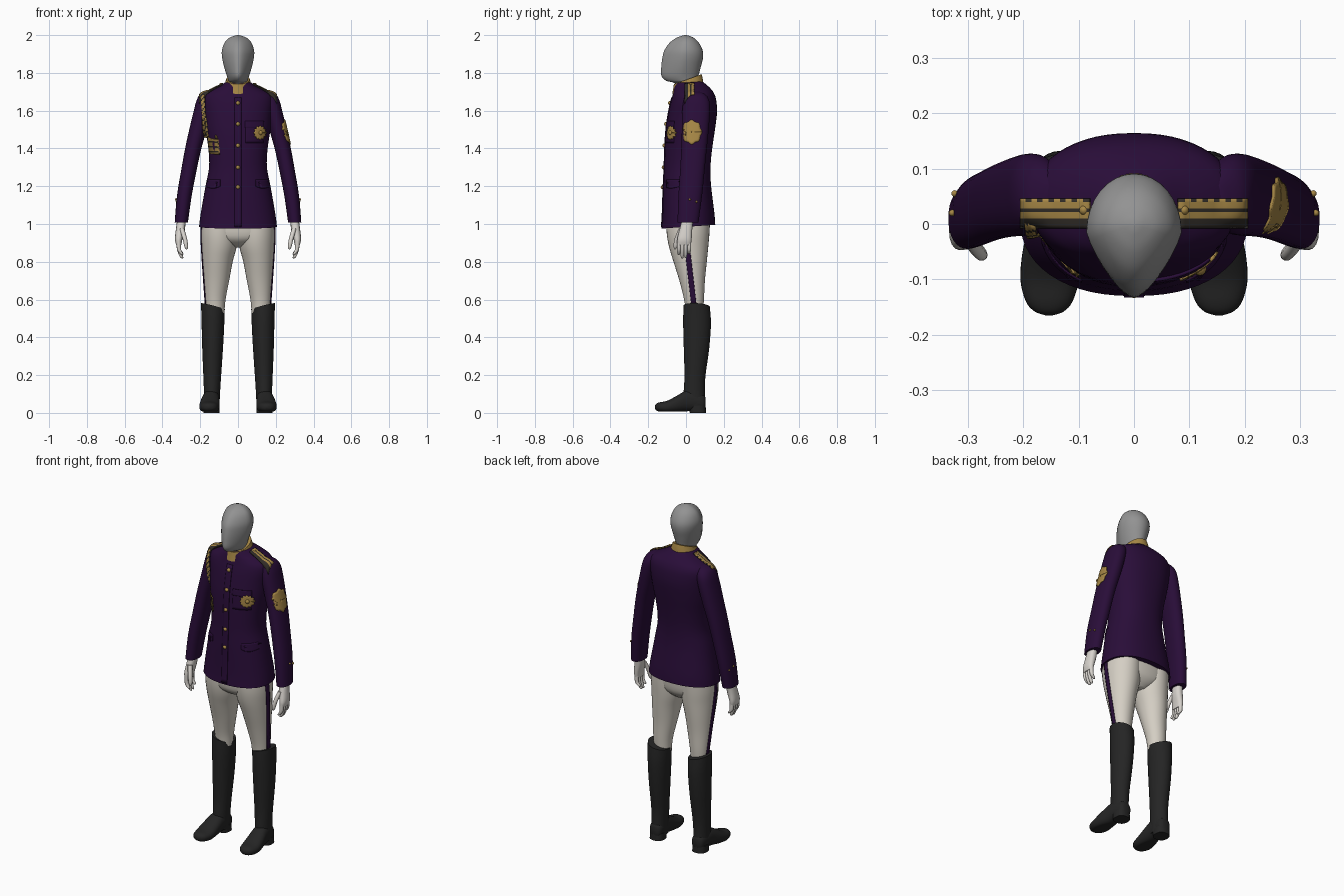
import bpy, bmesh, math
from mathutils import Vector
from mathutils.bvhtree import BVHTree

if "Cube" in bpy.data.objects:
    bpy.data.objects.remove(bpy.data.objects["Cube"])


def mat(name, rgb):
    m = bpy.data.materials.new(name)
    m.diffuse_color = (*rgb, 1)
    m.use_nodes = True
    m.node_tree.nodes["Principled BSDF"].inputs["Base Color"].default_value = m.diffuse_color
    return m


PURPLE = mat("purple cloth", (0.022, 0.004, 0.04))
GOLD = mat("gold braid", (0.38, 0.24, 0.06))
DARK = mat("dark braid", (0.03, 0.025, 0.02))
WHITE = mat("off white cloth", (0.66, 0.62, 0.55))
GLOVE = mat("white glove", (0.68, 0.65, 0.61))
BOOT = mat("black leather", (0.018, 0.018, 0.018))
GREY = mat("grey head", (0.29, 0.29, 0.29))


def finish(name, verts, faces, mats, angle=50):
    me = bpy.data.meshes.new(name)
    me.from_pydata([tuple(v) for v in verts], [], faces)
    bm = bmesh.new()
    bm.from_mesh(me)
    bmesh.ops.recalc_face_normals(bm, faces=bm.faces)
    bm.to_mesh(me)
    bm.free()
    for m in mats:
        me.materials.append(m)
    me.polygons.foreach_set("use_smooth", [True] * len(me.polygons))
    me.set_sharp_from_angle(angle=math.radians(angle))
    ob = bpy.data.objects.new(name, me)
    bpy.context.collection.objects.link(ob)
    return ob


def smooth_path(rows, sub):
    """Catmull-Rom interpolation of section rows."""
    out = []
    for i in range(len(rows) - 1):
        a, b, c, d = (rows[max(0, min(len(rows) - 1, i + k))] for k in (-1, 0, 1, 2))
        for j in range(sub):
            t = j / sub
            out.append([0.5 * (2 * q + (r - p) * t + (2 * p - 5 * q + 4 * r - s) * t * t
                               + (3 * q - p - 3 * r + s) * t ** 3)
                        for p, q, r, s in zip(a, b, c, d)])
    out.append(list(rows[-1]))
    return out


def loft(name, rows, m, side=1, n=32, sub=4, p=2.0, tilt=(0, 0), taper=0, along_y=False, floor=None):
    """Rows are (z, centre x, front y, back y, half width), or with along_y (y, centre x, low z, high z, half width)."""
    rows = smooth_path(rows, sub)
    verts, faces = [], []
    for h, cx, lo, hi, r in rows:
        r = max(r, 0.002)
        for i in range(n):
            a = 2 * math.pi * i / n
            c, s = math.cos(a), math.sin(a)
            c = math.copysign(abs(c) ** (2 / p), c)
            s = math.copysign(abs(s) ** (2 / p), s)
            dx = r * c * (1 - taper * max(0, -s))
            v = (lo + hi) / 2 + (hi - lo) / 2 * s
            if along_y:
                verts.append((side * (cx + dx), h, max(v, floor or 0)))
            else:
                verts.append((side * (cx + dx), v, h + tilt[0] * dx + tilt[1] * v))
    for k in range(len(rows) - 1):
        for i in range(n):
            j = (i + 1) % n
            faces.append((k * n + i, k * n + j, (k + 1) * n + j, (k + 1) * n + i))
    faces += [tuple(range(n)), tuple(range(len(verts) - n, len(verts)))]
    return finish(name, verts, faces, [m])


def surface(*obs):
    verts, polys = [], []
    for o in obs:
        k = len(verts)
        verts += [v.co.copy() for v in o.data.vertices]
        polys += [[k + i for i in f.vertices] for f in o.data.polygons]
    return BVHTree.FromPolygons(verts, polys)


def project(tree, start, d, off):
    d = Vector(d)
    hit = tree.ray_cast(Vector(start), d)[0] or tree.find_nearest(Vector(start) + d * 0.3)[0]
    return hit - d * off


def patch(name, tree, fn, d, mats, nu=12, nv=6, off=0.004, rule=None):
    """Thin plate laid on a surface; fn(u, v) gives the ray start points."""
    verts = [project(tree, fn(i / nu, j / nv), d, off) for i in range(nu + 1) for j in range(nv + 1)]
    w = nv + 1
    faces = [(i * w + j, (i + 1) * w + j, (i + 1) * w + j + 1, i * w + j + 1)
             for i in range(nu) for j in range(nv)]
    ob = finish(name, verts, faces, mats)
    if ob.data.polygons[0].normal.dot(Vector(d)) > 0:
        ob.data.flip_normals()
    if rule:
        for k, f in enumerate(ob.data.polygons):
            f.material_index = rule(k // nv, k % nv)
    s = ob.modifiers.new("thickness", 'SOLIDIFY')
    s.thickness, s.offset = 0.006, -1
    return ob


def front_box(x0, x1, z0, z1):
    return lambda u, v: (x0 + (x1 - x0) * u, -0.5, z0 + (z1 - z0) * v)


def button(name, tree, start, d, r=0.011):
    bpy.ops.mesh.primitive_uv_sphere_add(segments=12, ring_count=8, radius=r,
                                         location=project(tree, start, d, 0.003))
    ob = bpy.context.object
    ob.name = name
    ob.data.materials.append(GOLD)
    bpy.ops.object.shade_smooth()


# Head and neck
loft("head", [(1.70, 0, -0.05, 0.065, 0.05), (1.745, 0, -0.06, 0.06, 0.047),
              (1.758, 0, -0.105, 0.06, 0.05), (1.785, 0, -0.13, 0.066, 0.059),
              (1.83, 0, -0.131, 0.078, 0.073), (1.88, 0, -0.125, 0.09, 0.084),
              (1.92, 0, -0.114, 0.088, 0.085), (1.96, 0, -0.086, 0.068, 0.071),
              (1.985, 0, -0.052, 0.042, 0.047), (1.997, 0, -0.02, 0.015, 0.018),
              (2.0, 0, -0.004, 0.0, 0.002)], GREY, taper=0.35)

# Jacket body
jacket = loft("jacket", [(0.985, 0, -0.13, 0.155, 0.206), (1.05, 0, -0.125, 0.15, 0.198),
                         (1.2, 0, -0.12, 0.132, 0.172), (1.3, 0, -0.115, 0.13, 0.153),
                         (1.4, 0, -0.112, 0.14, 0.157), (1.5, 0, -0.106, 0.155, 0.172),
                         (1.58, 0, -0.095, 0.164, 0.18), (1.645, 0, -0.082, 0.16, 0.187),
                         (1.682, 0, -0.072, 0.148, 0.178), (1.708, 0, -0.066, 0.13, 0.14),
                         (1.73, 0, -0.062, 0.108, 0.095), (1.75, 0, -0.055, 0.085, 0.066)],
              PURPLE, n=56, p=2.25, tilt=(0, 0.07))

# Standing collar
loft("collar", [(1.715, 0, -0.073, 0.092, 0.078), (1.74, 0, -0.068, 0.088, 0.069),
                (1.763, 0, -0.064, 0.083, 0.062)], GOLD, tilt=(0, 0.36), n=40)

# Trouser seat
loft("trouser_seat", [(0.875, 0, -0.02, 0.07, 0.03), (0.9, 0, -0.07, 0.1, 0.1),
                      (0.94, 0, -0.098, 0.12, 0.175), (1.03, 0, -0.105, 0.128, 0.188)], WHITE, p=2.3)

arms = []
for s, tag in ((1, "left"), (-1, "right")):
    # Sleeve
    arm = loft(tag + "_sleeve", [(1.008, 0.300, -0.045, 0.066, 0.035), (1.15, 0.284, -0.04, 0.085, 0.039),
                                 (1.3, 0.257, -0.03, 0.1, 0.041), (1.4, 0.237, -0.025, 0.11, 0.043),
                                 (1.5, 0.212, -0.022, 0.12, 0.046), (1.6, 0.188, -0.02, 0.127, 0.046),
                                 (1.655, 0.175, -0.012, 0.122, 0.044), (1.688, 0.163, 0.0, 0.1, 0.036),
                                 (1.702, 0.152, 0.025, 0.07, 0.012)], PURPLE, side=s, p=2.2)
    arms.append(arm)
    for k in range(2):
        button(tag + "_cuff_button", surface(arm), (s * 0.6, 0.02 + k * 0.035, 1.13 - k * 0.012), (-s, 0, 0), 0.006)
    # Gloved hand with fingers and thumb
    loft(tag + "_hand", [(1.02, 0.300, -0.022, 0.038, 0.022), (0.97, 0.305, -0.035, 0.033, 0.024),
                         (0.92, 0.314, -0.046, 0.03, 0.02), (0.89, 0.314, -0.046, 0.026, 0.014)],
         GLOVE, side=s, n=16, p=2.4)
    for k, tip in enumerate((0.835, 0.818, 0.82, 0.84)):
        y = -0.037 + k * 0.018
        loft(tag + "_finger", [(0.91, 0.314, y - 0.01, y + 0.01, 0.012),
                               (0.865, 0.312, y - 0.01, y + 0.01, 0.011),
                               (tip + 0.008, 0.299, y - 0.009, y + 0.007, 0.009),
                               (tip, 0.295, y - 0.003, y + 0.002, 0.003)], GLOVE, side=s, n=10, sub=3)
    loft(tag + "_thumb", [(0.975, 0.297, -0.04, -0.015, 0.013), (0.92, 0.281, -0.062, -0.036, 0.012),
                          (0.88, 0.274, -0.066, -0.046, 0.01), (0.866, 0.272, -0.06, -0.055, 0.003)],
         GLOVE, side=s, n=10, sub=3)
    # Trouser leg and side stripe
    leg = loft(tag + "_trouser_leg", [(0.53, 0.12, 0.0, 0.09, 0.048), (0.6, 0.12, -0.01, 0.095, 0.054),
                                      (0.7, 0.114, -0.035, 0.1, 0.067), (0.8, 0.108, -0.066, 0.11, 0.08),
                                      (0.88, 0.1, -0.09, 0.118, 0.093), (0.95, 0.098, -0.102, 0.124, 0.098),
                                      (1.03, 0.096, -0.105, 0.128, 0.096)], WHITE, side=s)
    patch(tag + "_trouser_stripe", surface(leg),
          lambda u, v: (s * 0.5, 0.042 - 0.05 * u + 0.028 * (v - 0.5), 0.57 + 0.43 * u),
          (-s, 0, 0), [PURPLE], nv=3)
    # Riding boot: shaft, foot and heel
    loft(tag + "_boot_shaft", [(0.035, 0.14, -0.015, 0.102, 0.041), (0.12, 0.138, -0.012, 0.1, 0.043),
                               (0.2, 0.137, -0.008, 0.103, 0.047), (0.35, 0.135, -0.012, 0.123, 0.055),
                               (0.48, 0.133, -0.015, 0.132, 0.06), (0.568, 0.133, -0.013, 0.126, 0.063)],
         BOOT, side=s, tilt=(0.25, -0.05))
    loft(tag + "_boot_foot", [(0.104, 0.139, 0.03, 0.08, 0.02), (0.09, 0.139, 0.012, 0.1, 0.036),
                              (0.04, 0.141, 0.01, 0.12, 0.043), (0.0, 0.144, 0.008, 0.118, 0.046),
                              (-0.05, 0.149, 0.002, 0.09, 0.052), (-0.1, 0.152, 0.0, 0.064, 0.053),
                              (-0.14, 0.153, 0.006, 0.056, 0.042), (-0.158, 0.153, 0.014, 0.048, 0.026),
                              (-0.165, 0.153, 0.025, 0.036, 0.006)],
         BOOT, side=s, along_y=True, floor=0.007, p=2.3)
    loft(tag + "_boot_heel", [(0.0, 0.14, 0.02, 0.106, 0.042), (0.04, 0.14, 0.015, 0.104, 0.041)],
         BOOT, side=s, sub=1, p=2.5)

coat = surface(jacket, *arms)
body = surface(jacket)
BACK = (0, 1, 0)

for s, tag in ((1, "left"), (-1, "right")):
    # Striped shoulder board
    patch(tag + "_shoulder_board", coat,
          lambda u, v: (s * (0.082 + 0.124 * u), -0.008 + 0.054 * v, 2.3), (0, 0, -1), [GOLD, DARK],
          nu=12, nv=9, off=0.008, rule=lambda i, j: 0 if j in (3, 4, 6, 7) or (j == 8 and i % 2) else 1)
    button(tag + "_shoulder_button", coat, (s * 0.09, 0.025, 2.3), (0, 0, -1), 0.009)
    # Hip pocket flap
    patch(tag + "_hip_pocket_flap", body,
          lambda u, v: (s * (0.095 + 0.078 * u), -0.5, 1.20 + 0.035 * v - 0.012 * math.sin(math.pi * u) * (1 - v)),
          BACK, [PURPLE])

# Front closing edge, buttons and breast pocket
patch("front_placket", body, front_box(-0.018, 0.018, 0.985, 1.67), BACK, [PURPLE], nu=4, nv=30)
for z in (1.64, 1.53, 1.415, 1.3, 1.195):
    button("front_button", body, (0, -0.5, z), BACK)
patch("breast_pocket", body, front_box(0.04, 0.135, 1.43, 1.54), BACK, [PURPLE], nv=8, off=0.003)
patch("breast_pocket_flap", body, front_box(0.037, 0.138, 1.51, 1.545), BACK, [PURPLE], off=0.006)


def rosette(r, lobes, depth, a, v):
    k = r * max(v, 0.02) * (1 + depth * math.cos(lobes * a))
    return k * math.cos(a), k * math.sin(a)


def breast_point(u, v):
    x, z = rosette(0.031, 12, 0.12, 2 * math.pi * u, v)
    return 0.118 + x, -0.5, 1.483 + z * 1.1


def sleeve_point(u, v):
    y, z = rosette(0.052, 8, 0.07, 2 * math.pi * u, v)
    return 0.6, 0.03 + y, 1.487 + z * 1.18


# Breast star, sleeve badge and shoulder cord
patch("breast_star", body, breast_point, BACK, [GOLD], nu=48, nv=4, off=0.009)
button("breast_star_centre", body, (0.118, -0.5, 1.483), (0, 1, 0), 0.013)
patch("sleeve_badge", surface(arms[0]), sleeve_point, (-1, 0, 0), [GOLD], nu=48, nv=5, off=0.005)
patch("shoulder_cord", coat,
      lambda u, v: (-0.188 + 0.03 * u ** 1.3 + 0.02 * (v - 0.5), -0.5, 1.685 - 0.315 * u),
      BACK, [GOLD, DARK], nu=36, nv=3, off=0.007, rule=lambda i, j: 1 if (i + j) % 3 == 0 else 0)
